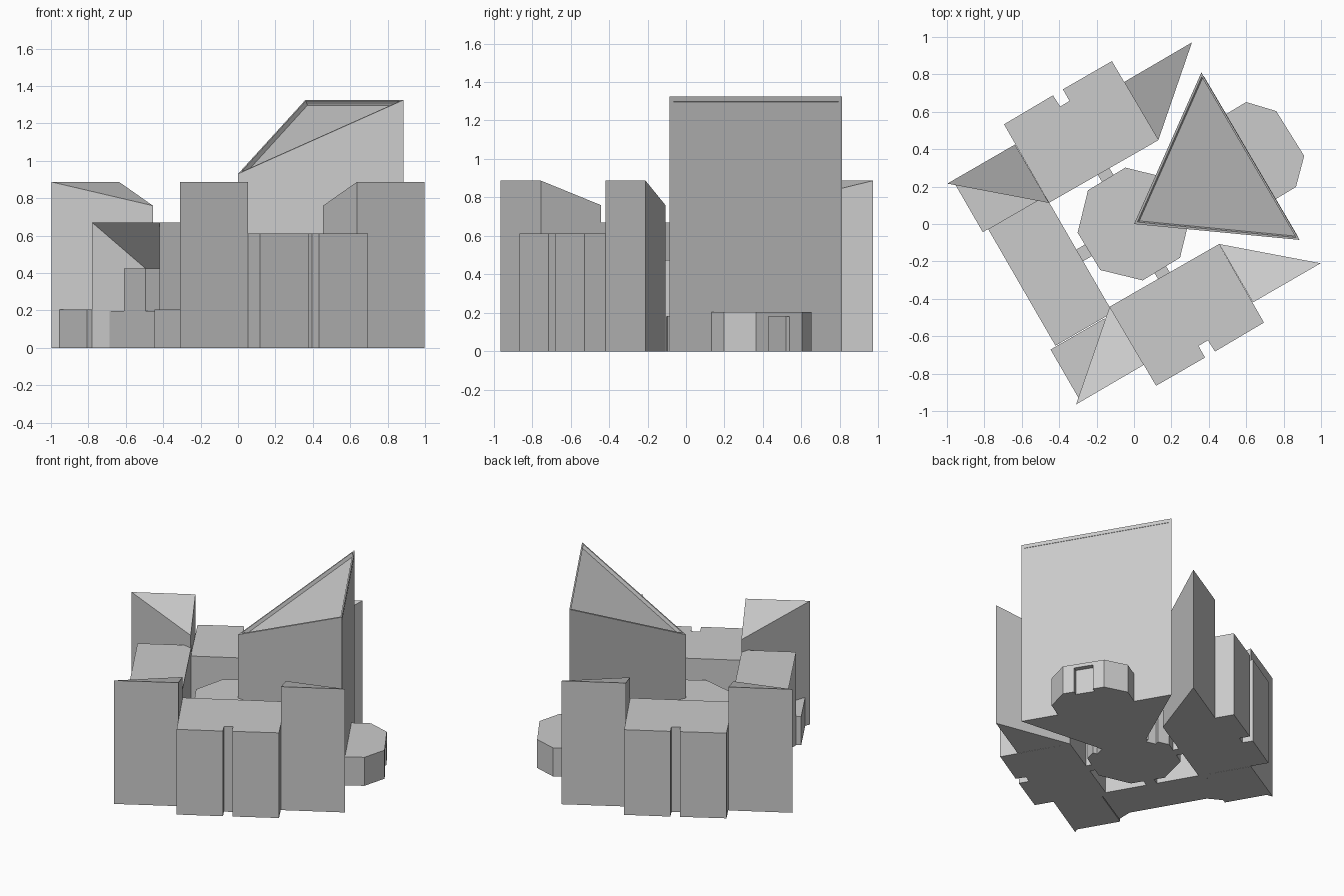
import bpy, bmesh
from math import sin, cos, radians
from mathutils import Vector, Matrix

old = bpy.data.objects.get("Cube")
if old:
    bpy.data.objects.remove(old, do_unlink=True)

grey = bpy.data.materials.new("pale_grey")
grey.use_nodes = True
grey.diffuse_color = (0.6, 0.6, 0.6, 1)
grey.node_tree.nodes["Principled BSDF"].inputs["Base Color"].default_value = (0.6, 0.6, 0.6, 1)


def finish(name, bm):
    bmesh.ops.recalc_face_normals(bm, faces=bm.faces)
    mesh = bpy.data.meshes.new(name)
    bm.to_mesh(mesh)
    bm.free()
    mesh.materials.append(grey)
    obj = bpy.data.objects.new(name, mesh)
    bpy.context.collection.objects.link(obj)
    return obj


def prism_bm(points, tops, caps=None):
    """Vertical walls over a footprint, one top height per corner."""
    bm = bmesh.new()
    n = len(points)
    if not isinstance(tops, (list, tuple)):
        tops = [tops] * n
    low = [bm.verts.new((x, y, 0)) for x, y in points]
    high = [bm.verts.new((p[0], p[1], z)) for p, z in zip(points, tops)]
    bm.faces.new(low)
    for i in range(n):
        j = (i + 1) % n
        bm.faces.new((low[i], low[j], high[j], high[i]))
    for cap in caps or [range(n)]:
        bm.faces.new([high[i] for i in cap])
    return bm


def prism(name, points, tops, caps=None):
    return finish(name, prism_bm(points, tops, caps))


def radial_box(name, angle, r0, r1, half, height, centre=(0, 0)):
    """Box that runs outward from a centre at an angle."""
    out = Vector((cos(radians(angle)), sin(radians(angle))))
    side = Vector((-out.y, out.x)) * half
    c = Vector(centre)
    return prism(name, [c + out * r0 - side, c + out * r1 - side,
                        c + out * r1 + side, c + out * r0 + side], height)


def cut_door(obj, angle, r0, r1, half, height, centre=(0, 0)):
    cutter = radial_box("door_cutter", angle, r0, r1, half, height, centre)
    cutter.data.transform(Matrix.Translation((0, 0, -0.02)))
    cutter.hide_render = True
    mod = obj.modifiers.new("door", 'BOOLEAN')
    mod.operation, mod.solver, mod.object = 'DIFFERENCE', 'EXACT', cutter
    bpy.context.view_layer.objects.active = obj
    bpy.ops.object.modifier_apply(modifier=mod.name)
    bpy.data.objects.remove(cutter, do_unlink=True)


# Two matching halls, each with a slot and a pair of wedge-topped towers
hall = [(-0.13, -0.445), (0.455, -0.11), (0.695, -0.53), (0.433, -0.685), (0.395, -0.625),
        (0.345, -0.655), (0.38, -0.717), (0.118, -0.868)]
tower_west = [(-0.13, -0.445), (-0.31, -0.968), (0.053, -0.756)]
tower_east = [(0.455, -0.11), (0.998, -0.213), (0.636, -0.422)]
for side, k in (("front", 1), ("back", -1)):
    def turn(pts):
        return [(k * x, k * y + 0.003) for x, y in pts]
    prism(side + "_hall", turn(hall), 0.612)
    for label, pts in (("inner", tower_west), ("outer", tower_east)):
        prism(side + "_" + label + "_tower", turn(pts), [0.76, 0.887, 0.887])

# Great triangular tower with sloping, sunken roof
bm = prism_bm([(0, 0), (0.885, -0.085), (0.36, 0.81)], [0.93, 1.325, 1.325])
bmesh.ops.recalc_face_normals(bm, faces=bm.faces)
roof = max(bm.faces, key=lambda f: f.calc_center_median().z)
normal = roof.normal.copy()
bmesh.ops.inset_region(bm, faces=[roof], thickness=0.024)
panel = bmesh.ops.extrude_face_region(bm, geom=[roof])["geom"]
bm.faces.remove(roof)
bmesh.ops.translate(bm, vec=normal * -0.025,
                    verts=[v for v in panel if isinstance(v, bmesh.types.BMVert)])
finish("great_tower", bm)

# Central octagonal drum with doors, linked to the wings
drum = prism("central_drum", [(0.305 * cos(radians(8.8 + 45 * i)), 0.305 * sin(radians(8.8 + 45 * i)))
                              for i in range(8)], 0.475)
for a in (76.3, -13.7):
    cut_door(drum, a, 0.25, 0.32, 0.035, 0.2)
for label, a in (("back", 120), ("west", 210), ("front", 300)):
    radial_box(label + "_link", a, 0.26, 0.34, 0.036, 0.2)

# Low entrance pavilion on the far side of the great tower
pavilion = prism("entrance_pavilion", [(0.6, 0.652), (0.76, 0.604), (0.91, 0.364), (0.866, 0.198),
                                       (0.70, 0.098), (0.45, 0.562)], 0.205)
cut_door(pavilion, 32, -0.035, 0.06, 0.064, 0.2, (0.835, 0.484))


# West wing: t runs inward from the outer wall, s runs along it
def wing(t, s):
    return (-0.78 + 0.866 * t + 0.5 * s, -0.027 + 0.5 * t - 0.866 * s)


def wing_box(name, t0, t1, s0, s1, height):
    prism(name, [wing(t0, s0), wing(t0, s1), wing(t1, s1), wing(t1, s0)], height)


# Deep splayed notch beneath an overhanging soffit
prism("west_wing", [wing(0, 0), wing(0.167, 0.28), wing(0.167, 0.44), wing(0, 0.72),
                    wing(0.354, 0.72), wing(0.354, 0)],
      [0.67, 0.425, 0.425, 0.67, 0.67, 0.67], [(0, 1, 2, 3), (0, 3, 4, 5)])
wing_box("notch_low_block", 0.055, 0.2, 0.09, 0.63, 0.197)
wing_box("notch_high_block", 0.055, 0.2, 0.245, 0.475, 0.425)
wing_box("west_back_annex", -0.033, 0.3, -0.295, 0, 0.205)
wing_box("west_front_annex", -0.033, 0.3, 0.725, 1.02, 0.205)
